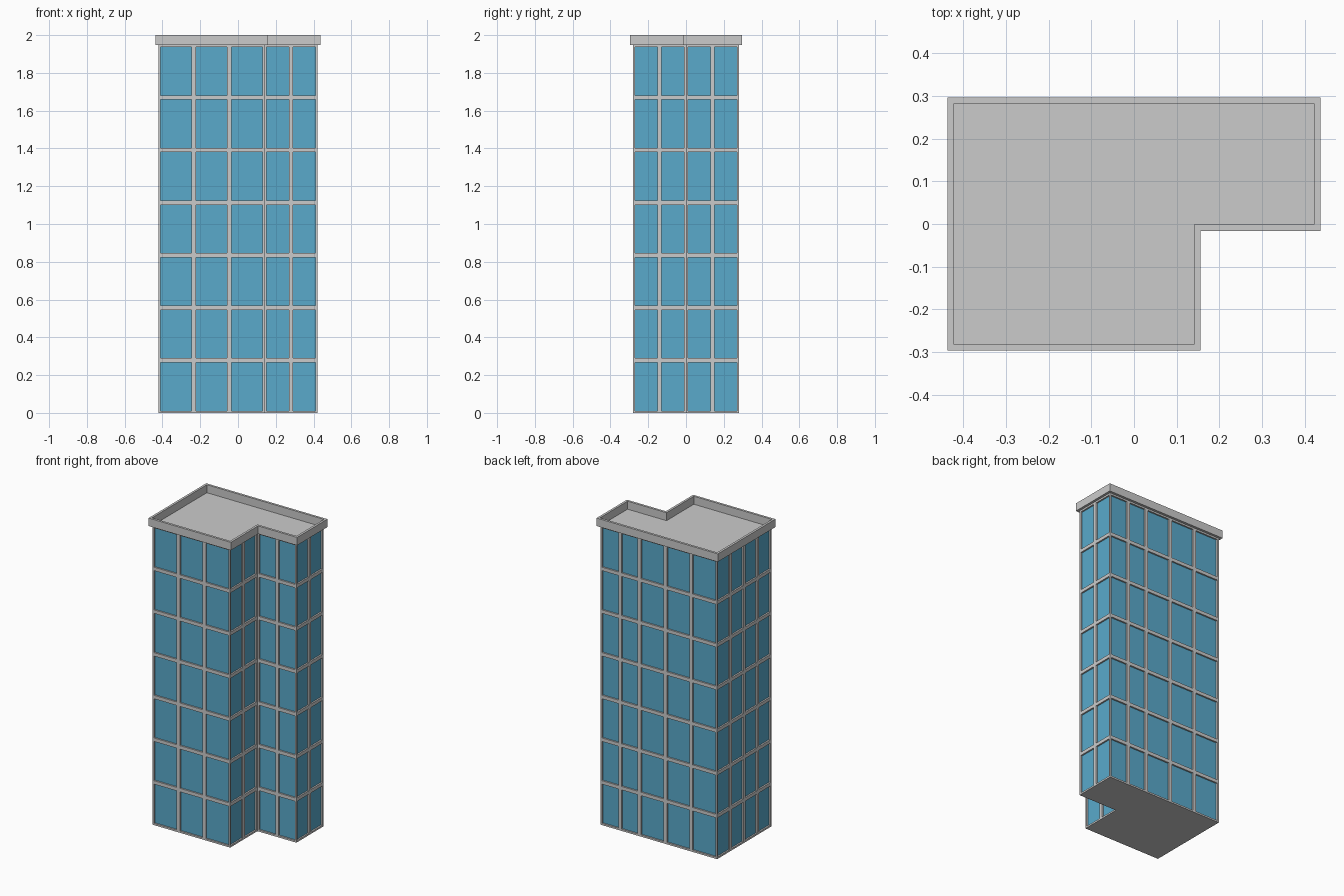
import bpy, bmesh
from mathutils import Vector

if "Cube" in bpy.data.objects:
    bpy.data.objects.remove(bpy.data.objects["Cube"])

FLOORS, WALL_TOP, TOP = 7, 1.948, 2.0
FRAME, RECESS = 0.016, 0.01
# L-shaped footprint, anticlockwise, with the outward direction of each corner
PLAN = [(-.421, -.281), (.14, -.281), (.14, 0), (.421, 0), (.421, .281), (-.421, .281)]
OUT = [(-1, -1), (1, -1), (1, -1), (1, -1), (1, 1), (-1, 1)]
# positions of the column centre lines between corners, per wall
SPLITS = [(-.234, -.047), (-.14,), (.28,), (.14,), (.28, .14, -.047, -.234), (.14, 0, -.14)]


def outline(offset, z):
    return [Vector((x + sx * offset, y + sy * offset, z))
            for (x, y), (sx, sy) in zip(PLAN, OUT)]


def add_face(bm, pts):
    return bm.faces.new([bm.verts.new(p) for p in pts])


def finish(bm, name, mat=None):
    bmesh.ops.remove_doubles(bm, verts=bm.verts, dist=1e-5)
    me = bpy.data.meshes.new(name)
    bm.to_mesh(me)
    bm.free()
    ob = bpy.data.objects.new(name, me)
    bpy.context.collection.objects.link(ob)
    if mat:
        me.materials.append(mat)
    return ob


glass = bpy.data.materials.new("glass")
glass.diffuse_color = (0.1, 0.4, 0.6, 1)
glass.use_nodes = True
glass.node_tree.nodes["Principled BSDF"].inputs["Base Color"].default_value = glass.diffuse_color

# Walls: a grid of cells, each inset and pushed in to leave the frame bars
frame = bmesh.new()
cells = []
for i, splits in enumerate(SPLITS):
    a, b = outline(0, 0)[i], outline(0, 0)[(i + 1) % 6]
    axis = i % 2
    stops = [a]
    for s in splits:
        p = a.copy()
        p[axis] = s
        stops.append(p)
    stops.append(b)
    for p, q in zip(stops, stops[1:]):
        for k in range(FLOORS):
            lo = Vector((0, 0, WALL_TOP * k / FLOORS))
            hi = Vector((0, 0, WALL_TOP * (k + 1) / FLOORS))
            cells.append(add_face(frame, [p + lo, q + lo, q + hi, p + hi]))
frame.normal_update()
bmesh.ops.inset_individual(frame, faces=cells, thickness=FRAME, depth=0)
panes = bmesh.ops.extrude_discrete_faces(frame, faces=cells)["faces"]
frame.normal_update()
glazing = bmesh.new()
for f in panes:
    n = f.normal.copy()
    for v in f.verts:
        v.co -= n * RECESS
    add_face(glazing, [v.co for v in f.verts])
bmesh.ops.delete(frame, geom=panes, context='FACES_ONLY')
# Underside
add_face(frame, reversed(outline(0, 0)))
finish(frame, "wall_frame")
finish(glazing, "window_glass", glass)

# Flat roof inside the parapet
roof = bmesh.new()
add_face(roof, outline(0.001, WALL_TOP))
finish(roof, "roof")

# Parapet: an overhanging rim around the roof
rim = bmesh.new()
loops = [outline(0.001, WALL_TOP), outline(0.016, WALL_TOP),
         outline(0.016, TOP), outline(0.001, TOP)]
for j in range(4):
    u, w = loops[j], loops[(j + 1) % 4]
    for i in range(6):
        n = (i + 1) % 6
        add_face(rim, [u[i], u[n], w[n], w[i]])
bmesh.ops.remove_doubles(rim, verts=rim.verts, dist=1e-5)
bmesh.ops.recalc_face_normals(rim, faces=rim.faces)
finish(rim, "parapet")
